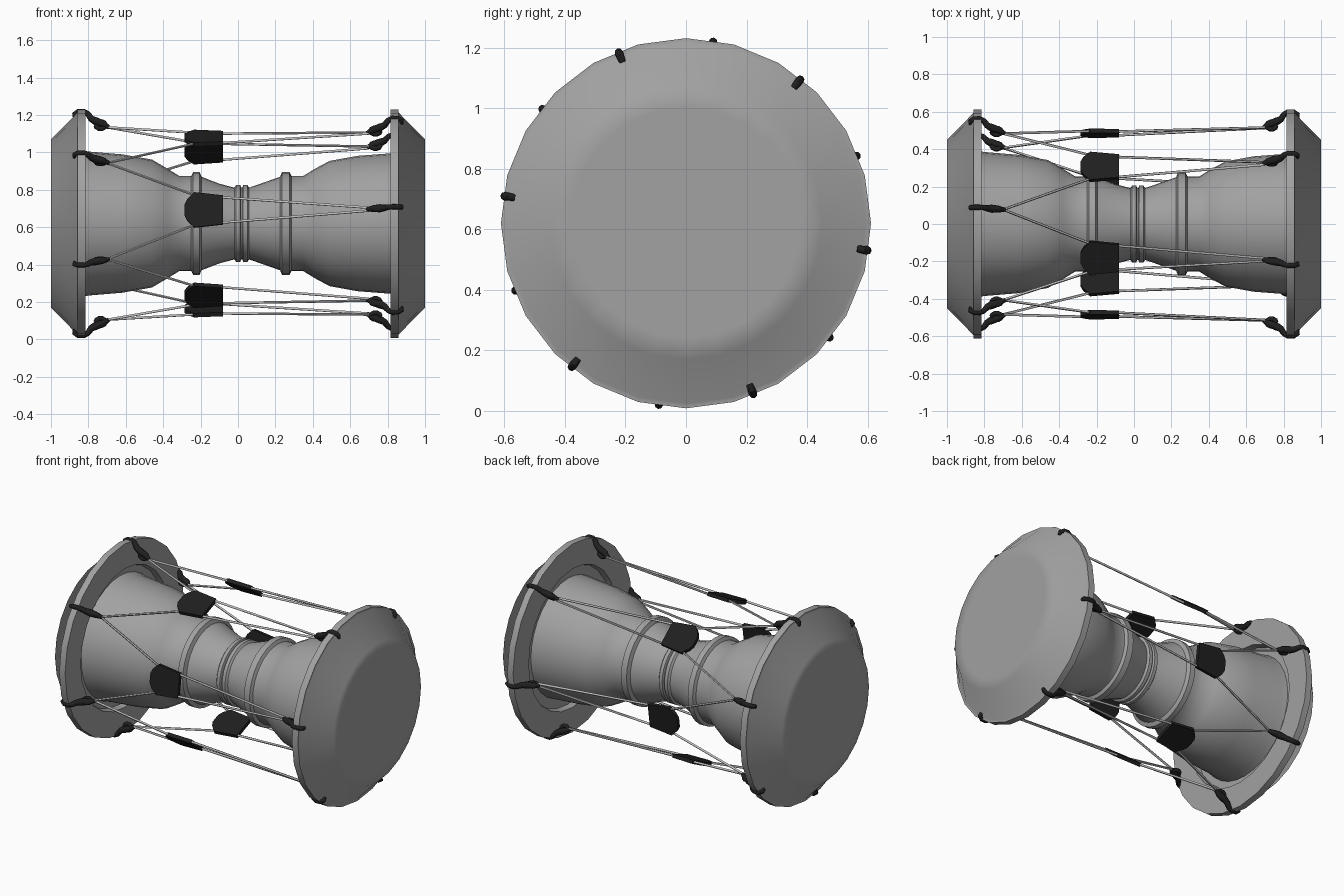
import bpy, bmesh, math
from mathutils import Vector

if "Cube" in bpy.data.objects:
    bpy.data.objects.remove(bpy.data.objects["Cube"])

CZ = 0.62                                   # height of the drum axis


def material(name, v):
    m = bpy.data.materials.new(name)
    m.diffuse_color = (v, v, v, 1)
    m.use_nodes = True
    m.node_tree.nodes["Principled BSDF"].inputs["Base Color"].default_value = m.diffuse_color
    return m


GREY = material("drum grey", 0.36)
CORD = material("light cord grey", 0.55)
BLACK = material("black", 0.014)


def at(angle, x, r, t=0.0):
    """Point at length x, radius r and tangential offset t around the axis."""
    c, s = math.cos(math.radians(angle)), math.sin(math.radians(angle))
    return Vector((x, r * c - t * s, CZ + r * s + t * c))


def finish(bm, name, mat, smooth=None):
    bmesh.ops.remove_doubles(bm, verts=bm.verts, dist=1e-5)
    bmesh.ops.recalc_face_normals(bm, faces=bm.faces)
    me = bpy.data.meshes.new(name)
    bm.to_mesh(me)
    bm.free()
    me.materials.append(mat)
    ob = bpy.data.objects.new(name, me)
    bpy.context.collection.objects.link(ob)
    if smooth:
        bpy.ops.object.select_all(action='DESELECT')
        ob.select_set(True)
        bpy.context.view_layer.objects.active = ob
        bpy.ops.object.shade_smooth_by_angle(angle=math.radians(smooth))
    return ob


def lathe(name, profile, sides, mat, smooth):
    bm = bmesh.new()
    rings = [[bm.verts.new(at(360 * k / sides, x, r)) for k in range(sides)]
             for x, r in profile]
    for a, b in zip(rings, rings[1:]):
        for k in range(sides):
            n = (k + 1) % sides
            bm.faces.new((a[k], a[n], b[n], b[k]))
    return finish(bm, name, mat, smooth)


def tube(bm, pts, radii, side, n=8):
    """Sweep a round section along pts; side is a rough sideways direction."""
    rings = []
    for i, p in enumerate(pts):
        d = (pts[min(i + 1, len(pts) - 1)] - pts[max(i - 1, 0)]).normalized()
        u = (side - d * side.dot(d)).normalized()
        w = d.cross(u)
        rings.append([bm.verts.new(p + radii[i] * (u * math.cos(math.tau * k / n)
                                                   + w * math.sin(math.tau * k / n)))
                      for k in range(n)])
    for a, b in zip(rings, rings[1:]):
        for k in range(n):
            m = (k + 1) % n
            bm.faces.new((a[k], a[m], b[m], b[k]))
    bm.faces.new(rings[0])
    bm.faces.new(rings[-1])


# hourglass body
lathe("body", [
    (-0.85, 0), (-0.85, 0.395), (-0.80, 0.385), (-0.62, 0.37), (-0.46, 0.342),
    (-0.38, 0.295), (-0.315, 0.255), (-0.25, 0.255), (-0.24, 0.275),
    (-0.205, 0.275), (-0.195, 0.25), (-0.10, 0.213), (-0.02, 0.192),
    (-0.01, 0.205), (0.012, 0.205), (0.017, 0.192), (0.023, 0.192),
    (0.028, 0.205), (0.05, 0.205), (0.06, 0.192), (0.14, 0.22), (0.225, 0.25),
    (0.235, 0.275), (0.275, 0.275), (0.285, 0.255), (0.35, 0.255),
    (0.41, 0.292), (0.49, 0.335), (0.64, 0.362), (0.85, 0.378), (0.85, 0)],
    32, GREY, 35)

# two drum heads with rims
for side, s in (("left", -1), ("right", 1)):
    lathe(side + "_head", [(s * x, r) for x, r in (
        (1.0, 0), (1.0, 0.38), (1.0, 0.45), (0.857, 0.595), (0.857, 0.611),
        (0.815, 0.611), (0.815, 0.45), (0.85, 0.44), (0.85, 0))], 24, GREY, 60)

HOOK = [(0.872, 0.572), (0.875, 0.592), (0.855, 0.605), (0.825, 0.606),
        (0.805, 0.595), (0.785, 0.567), (0.76, 0.553), (0.725, 0.54),
        (0.69, 0.52)]
WIDTH = [0.011, 0.013, 0.014, 0.014, 0.015, 0.018, 0.022, 0.019, 0.011]


def hook(name, angle, s):
    bm = bmesh.new()
    tangent = at(angle, 0, 0, 1) - at(angle, 0, 0, 0)
    tube(bm, [at(angle, s * x, r) for x, r in HOOK], WIDTH, tangent)
    # curled eye at the cord end
    eye = [at(angle, s * (0.735 + 0.026 * math.cos(i * math.tau / 10)),
              0.532 + 0.02 * math.sin(i * math.tau / 10)) for i in range(11)]
    tube(bm, eye, [0.013] * 11, tangent)
    finish(bm, name, BLACK, 50)


for i in range(6):
    a = -8.5 + 60 * i
    hook(f"right_hook_{i + 1}", a, 1)
    hook(f"left_hook_{i + 1}", a + 30, -1)

    # pair of cords, zigzagging from left hooks to the right hook
    bm = bmesh.new()
    radial = at(a, 0, 1) - at(a, 0, 0)
    for k in (-1, 1):
        tube(bm, [at(a + 30 * k, -0.70, 0.52), at(a, -0.24, 0.49, 0.083 * k),
                  at(a, -0.08, 0.49, 0.068 * k), at(a, 0.70, 0.52, 0.008 * k)],
             [0.007] * 4, radial, 6)
    finish(bm, f"cord_pair_{i + 1}", CORD, 60)

    # sliding leather tab gripping both cords
    half = [(-0.285, 0.03), (-0.27, 0.06), (-0.235, 0.095), (-0.08, 0.078)]
    outline = half + [(x, -t) for x, t in reversed(half)]
    bm = bmesh.new()
    lo = [bm.verts.new(at(a, x, 0.479, t)) for x, t in outline]
    hi = [bm.verts.new(at(a, x, 0.502, t)) for x, t in outline]
    bm.faces.new(lo)
    bm.faces.new(hi)
    for k in range(len(lo)):
        n = (k + 1) % len(lo)
        bm.faces.new((lo[k], lo[n], hi[n], hi[k]))
    finish(bm, f"tension_tab_{i + 1}", BLACK)
